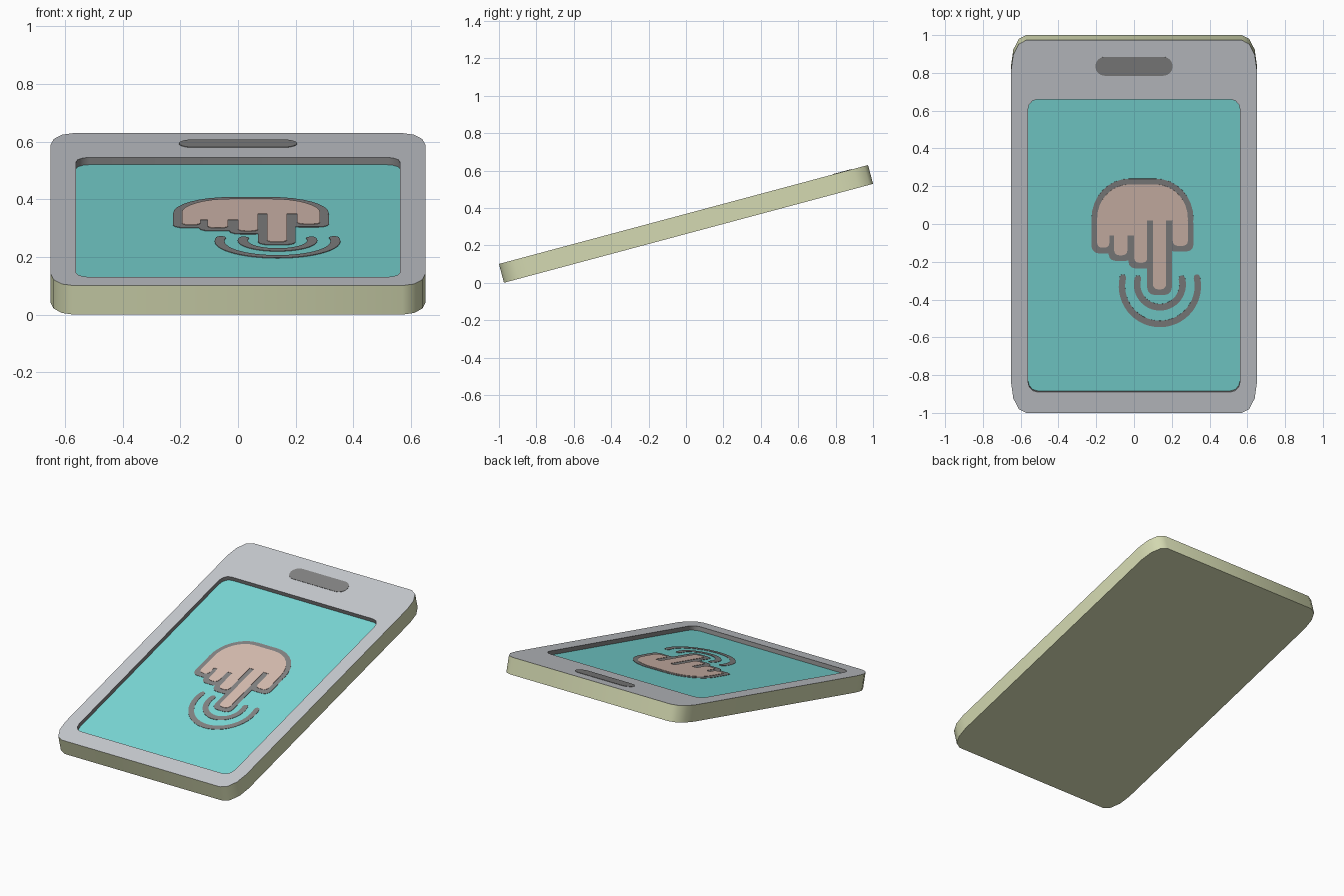
import bpy, bmesh
from math import sin, cos, pi, radians
from mathutils import Matrix

if "Cube" in bpy.data.objects:
    bpy.data.objects.remove(bpy.data.objects["Cube"], do_unlink=True)

TILT = radians(15)
POSE = Matrix.Translation((0, 0, 0.3145)) @ Matrix.Rotation(TILT, 4, 'X')
HALF = 0.052          # half thickness of the case
FLOOR = 0.026         # height of the recessed screen


def material(name, rgb):
    lin = [((c / 255 + 0.055) / 1.055) ** 2.4 for c in rgb] + [1]
    m = bpy.data.materials.new(name)
    m.use_nodes = True
    m.diffuse_color = lin
    m.node_tree.nodes["Principled BSDF"].inputs["Base Color"].default_value = lin
    return m


khaki = material("khaki case", (213, 218, 178))
silver = material("silver front", (201, 204, 209))
dark = material("dark grey", (133, 133, 133))
teal = material("teal screen", (124, 220, 218))
skin = material("skin", (218, 191, 179))


def rounded(x0, x1, y0, y1, rx, ry, seg=3):
    """Counter-clockwise rectangle with elliptical corners."""
    corners = [(x1 - rx, y1 - ry), (x0 + rx, y1 - ry), (x0 + rx, y0 + ry), (x1 - rx, y0 + ry)]
    return [(cx + rx * cos(a), cy + ry * sin(a))
            for q, (cx, cy) in enumerate(corners)
            for a in [(q + i / seg) * pi / 2 for i in range(seg + 1)]]


def arc_band(cx, cy, r0, r1, start, end, n=28):
    """Open ring with rounded ends."""
    rm, h = (r0 + r1) / 2, (r1 - r0) / 2
    angles = [start + (end - start) * i / n for i in range(n + 1)]
    pts = [(cx + r1 * cos(a), cy + r1 * sin(a)) for a in angles]
    for i in (1, 2, 3):
        t = end + i * pi / 4
        pts.append((cx + rm * cos(end) + h * cos(t), cy + rm * sin(end) + h * sin(t)))
    pts += [(cx + r0 * cos(a), cy + r0 * sin(a)) for a in reversed(angles)]
    for i in (1, 2, 3):
        t = start + pi + i * pi / 4
        pts.append((cx + rm * cos(start) + h * cos(t), cy + rm * sin(start) + h * sin(t)))
    return pts


def finish(name, bm, mats):
    bm.normal_update()
    me = bpy.data.meshes.new(name)
    bm.to_mesh(me)
    bm.free()
    for m in mats:
        me.materials.append(m)
    ob = bpy.data.objects.new(name, me)
    bpy.context.collection.objects.link(ob)
    ob.matrix_world = POSE
    return ob


def plate(name, outlines, z, mat, thick=0.002):
    """Thin flat plates; outlines are laid out in plan and projected on the slope."""
    bm = bmesh.new()
    for pts in outlines:
        low = [bm.verts.new((x, (y + z * sin(TILT)) / cos(TILT), z)) for x, y in pts]
        top = [bm.verts.new((v.co.x, v.co.y, z + thick)) for v in low]
        bm.faces.new(top)
        for i in range(len(low)):
            j = (i + 1) % len(low)
            bm.faces.new((low[i], low[j], top[j], top[i]))
    return finish(name, bm, [mat])


# Case with silver front, dark recess walls and screen
outer = rounded(-0.65, 0.65, -1.0215, 1.0215, 0.08, 0.16)
inner = rounded(-0.562, 0.562, -0.907, 0.697, 0.05, 0.06)
bm = bmesh.new()
loops = [[bm.verts.new((x, y, z)) for x, y in pts]
         for pts, z in ((outer, -HALF), (outer, HALF), (inner, HALF), (inner, FLOOR))]
n = len(outer)
for band in range(3):
    a, b = loops[band], loops[band + 1]
    for i in range(n):
        j = (i + 1) % n
        bm.faces.new((a[i], a[j], b[j], b[i])).material_index = band
bm.faces.new(loops[0][::-1]).material_index = 0
bm.faces.new(loops[3]).material_index = 3
case = finish("case", bm, [khaki, silver, dark, teal])
bpy.ops.object.select_all(action='DESELECT')
case.select_set(True)
bpy.context.view_layer.objects.active = case
bpy.ops.object.shade_smooth_by_angle(angle=radians(40))

# Speaker slot
plate("speaker_slot", [rounded(-0.205, 0.205, 0.785, 0.885, 0.05, 0.05, 4)], HALF, dark)

# Pointing hand: left, right and tip of each finger
fingers = [(-0.195, -0.13, -0.125), (-0.105, -0.035, -0.165), (0.0, 0.07, -0.205),
           (0.1, 0.17, -0.345), (0.205, 0.285, -0.115)]


def hand(grow):
    arch = rounded(-0.195 - grow, 0.285 + grow, -0.3, 0.21 + grow, 0.17 + grow, 0.18 + grow, 8)[:18]
    palm = arch + [(-0.195 - grow, -0.06), (0.07, -0.06), (0.07, 0.02), (0.285 + grow, 0.02)]
    r = 0.025 + grow * 0.4
    return [palm] + [rounded(a - grow, b + grow, tip - grow, 0.04, r, r) for a, b, tip in fingers]


plate("hand_outline", hand(0.03), FLOOR, dark)
plate("hand", hand(0), FLOOR + 0.002, skin)

# Touch ripples
plate("touch_ripples",
      [arc_band(0.137, -0.32, 0.103, 0.138, radians(-195), radians(15)),
       arc_band(0.137, -0.328, 0.184, 0.218, radians(-193), radians(13))], FLOOR, dark)
